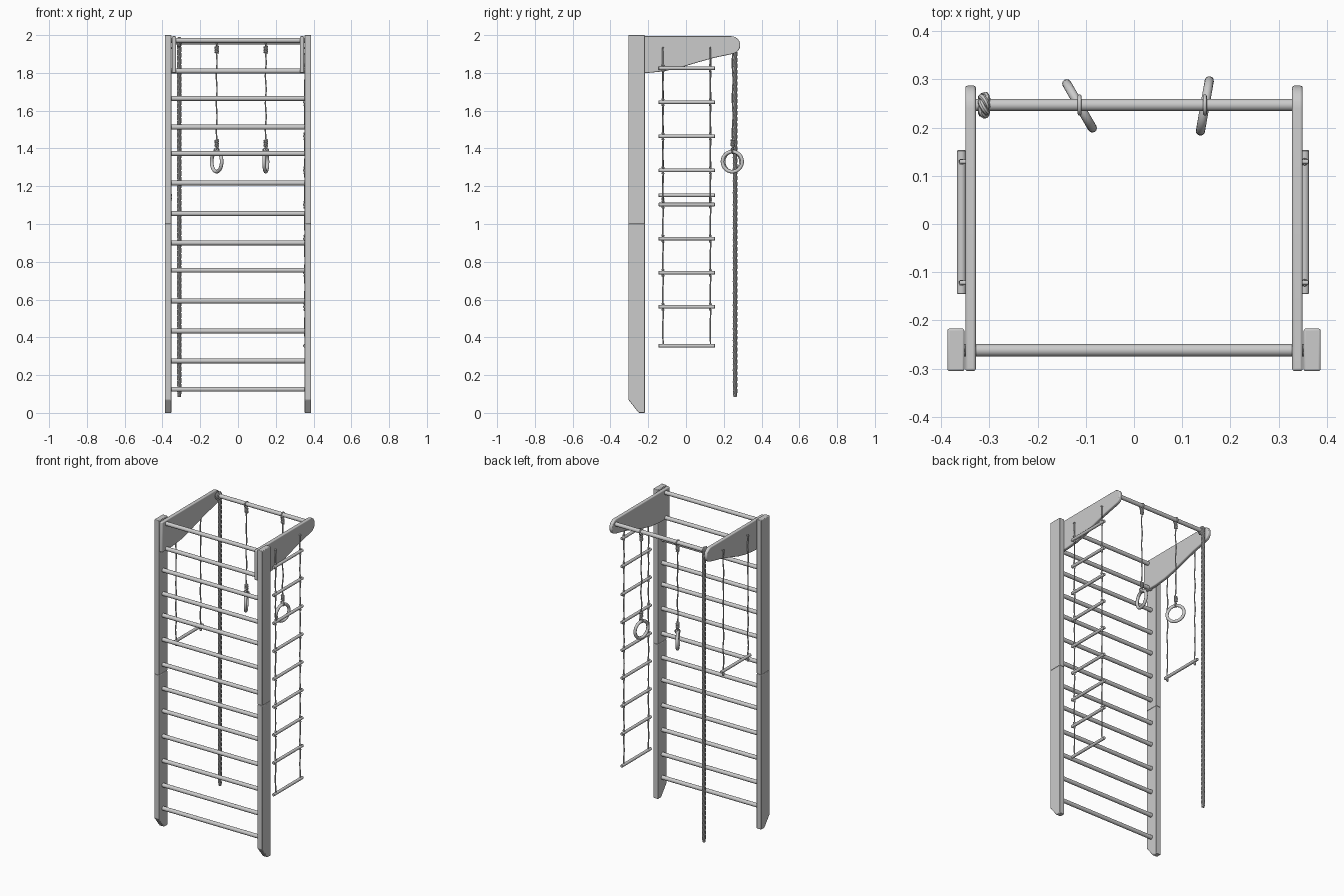
import bpy, bmesh, math
from mathutils import Vector

if "Cube" in bpy.data.objects:
    bpy.data.objects.remove(bpy.data.objects["Cube"])

BAR_Y, BAR_Z = 0.247, 1.963


def slab(name, profile, x0, x1, bevel):
    """Extrude a (y, z) outline from x0 to x1 and round its edges."""
    bm = bmesh.new()
    face = bm.faces.new([bm.verts.new((x0, y, z)) for y, z in profile])
    ext = bmesh.ops.extrude_face_region(bm, geom=[face])
    verts = [v for v in ext["geom"] if isinstance(v, bmesh.types.BMVert)]
    bmesh.ops.translate(bm, verts=verts, vec=(x1 - x0, 0, 0))
    bmesh.ops.recalc_face_normals(bm, faces=bm.faces)
    mesh = bpy.data.meshes.new(name)
    bm.to_mesh(mesh)
    bm.free()
    ob = bpy.data.objects.new(name, mesh)
    bpy.context.collection.objects.link(ob)
    mod = ob.modifiers.new("edges", "BEVEL")
    mod.width, mod.segments, mod.limit_method = bevel, 3, "ANGLE"
    finish(ob)


def finish(ob):
    bpy.ops.object.select_all(action="DESELECT")
    ob.select_set(True)
    bpy.context.view_layer.objects.active = ob
    bpy.ops.object.shade_smooth_by_angle(angle=math.radians(35))


def dowel(name, a, b, r):
    """Round wooden bar between two points."""
    a, b = Vector(a), Vector(b)
    bpy.ops.mesh.primitive_cylinder_add(vertices=24, radius=r, depth=(b - a).length,
                                        location=(a + b) / 2)
    ob = bpy.context.object
    ob.name = name
    ob.rotation_euler = (b - a).to_track_quat("Z", "Y").to_euler()
    mod = ob.modifiers.new("edges", "BEVEL")
    mod.width, mod.segments, mod.limit_method = 0.002, 2, "ANGLE"
    finish(ob)


def torus(name, loc, rot, big, small):
    bpy.ops.mesh.primitive_torus_add(location=loc, rotation=rot, major_radius=big,
                                     minor_radius=small, major_segments=32, minor_segments=12)
    bpy.context.object.name = name
    finish(bpy.context.object)


def tube(name, paths, r):
    """Round cords along one or more point lists."""
    cu = bpy.data.curves.new(name, "CURVE")
    cu.dimensions, cu.bevel_depth, cu.bevel_resolution, cu.use_fill_caps = "3D", r, 2, True
    for pts in paths:
        sp = cu.splines.new("POLY")
        sp.points.add(len(pts) - 1)
        for p, co in zip(sp.points, pts):
            p.co = (*co, 1)
    ob = bpy.data.objects.new(name, cu)
    bpy.context.collection.objects.link(ob)
    bpy.ops.object.select_all(action="DESELECT")
    ob.select_set(True)
    bpy.context.view_layer.objects.active = ob
    bpy.ops.object.convert(target="MESH")
    finish(bpy.context.object)


def wavy(x, y, z0, z1, amp=0.002):
    """Slightly kinked hanging cord."""
    n = max(4, int((z1 - z0) / 0.02))
    return [(x + amp * math.sin(i * 0.9), y + amp * math.cos(i * 0.7), z0 + (z1 - z0) * i / n)
            for i in range(n + 1)]


def coil(x, y, z0, z1, big, turns):
    """Wound knot around a vertical cord."""
    n = int(turns * 12)
    return [(x + big * math.cos(i * math.tau / 12), y + big * math.sin(i * math.tau / 12),
             z0 + (z1 - z0) * i / n) for i in range(n + 1)]


# Side posts in two stacked halves, and the overhanging brackets
lower = [(-0.305, 0.07), (-0.25, 0), (-0.217, 0), (-0.217, 1), (-0.305, 1)]
upper = [(-0.305, 1), (-0.217, 1), (-0.217, 2), (-0.305, 2)]
nose = [(0.24 + 0.047 * math.cos(a), 1.947 + 0.047 * math.sin(a))
        for a in (math.radians(d) for d in range(-75, 91, 15))]
bracket = [(-0.305, 1.80), (-0.2, 1.80), (-0.12, 1.808), (-0.04, 1.825), (0.06, 1.855),
           (0.15, 1.88)] + nose + [(-0.305, 1.994)]
for side, s in (("left", -1), ("right", 1)):
    slab(side + "_lower_post", lower, s * 0.352, s * 0.387, 0.004)
    slab(side + "_upper_post", upper, s * 0.352, s * 0.387, 0.004)
    slab(side + "_bracket", bracket, s * 0.328, s * 0.35, 0.005)

# Wall ladder rungs and hanging bar
for i, z in enumerate((0.125, 0.275, 0.433, 0.592, 0.755, 0.90, 1.055, 1.217, 1.373, 1.513,
                       1.665, 1.81, 1.972)):
    dowel(f"rung_{i + 1}", (-0.356, -0.262, z), (0.356, -0.262, z), 0.0128)
dowel("hanging_bar", (-0.335, BAR_Y, BAR_Z), (0.335, BAR_Y, BAR_Z), 0.0128)

# Climbing rope: three twisted strands, wrapped around the bar at the top
loop_r, rope_x = 0.016, -0.311
centre = []
for i in range(241):
    centre.append((Vector((rope_x, BAR_Y + loop_r - 0.003, 0.085 + (BAR_Z - 0.085) * i / 240)),
                   Vector((0, 1, 0))))
for i in range(1, 25):
    a = math.radians(14 * i)
    out = Vector((0, math.cos(a), math.sin(a)))
    centre.append((Vector((rope_x, BAR_Y, BAR_Z)) + out * loop_r, out))
strands = []
for k in range(3):
    pts = []
    for i, (p, out) in enumerate(centre):
        a = i * math.tau / 12 + k * math.tau / 3
        r = 0.0065 * min(1, 0.3 + i / 4)
        pts.append(p + r * (math.cos(a) * out + math.sin(a) * Vector((1, 0, 0))))
    strands.append(pts)
tube("climbing_rope", strands, 0.0064)

# Gymnastic rings with knotted cords
for name, x, ang in (("left", -0.113, -60), ("right", 0.147, 80)):
    torus(name + "_ring", (x, BAR_Y - 0.002, 1.33), (math.pi / 2, 0, math.radians(ang)), 0.053, 0.0095)
    torus(name + "_bar_loop", (x, BAR_Y, BAR_Z - 0.004), (0, math.pi / 2, 0), 0.018, 0.004)
    tube(name + "_ring_cord", [wavy(x, BAR_Y, 1.39, 1.945)], 0.0038)
    tube(name + "_ring_knots", [coil(x, BAR_Y, 1.905, 1.94, 0.007, 4),
                                coil(x, BAR_Y, 1.41, 1.445, 0.007, 4)], 0.005)
    torus(name + "_ring_loop", (x, BAR_Y, 1.389), (math.pi / 2, 0, math.radians(ang + 90)),
          0.014, 0.004)

# Rope ladder outside the right bracket
LX, CORDS = 0.354, (-0.122, 0.129)
levels = [1.825 - 0.1805 * i for i in range(8)] + [0.355]
for i, z in enumerate(levels):
    dowel(f"rope_ladder_rung_{i + 1}", (LX, -0.145, z), (LX, 0.153, z), 0.0095)
knots = []
for z in levels[:-1]:
    for y in CORDS:
        knots += [coil(LX, y, z + 0.012, z + 0.019, 0.004, 2),
                  coil(LX, y, z - 0.019, z - 0.012, 0.004, 2)]
tube("rope_ladder_knots", knots, 0.0035)
tube("rope_ladder_cords", [wavy(LX, y, 0.35, 1.935, 0.001) for y in CORDS], 0.004)

# Trapeze swing outside the left bracket
SX = -0.358
dowel("trapeze_bar", (SX, -0.145, 1.152), (SX, 0.153, 1.152), 0.0095)
tube("trapeze_cords", [wavy(SX, y, 1.12, 1.935, 0.002) for y in CORDS], 0.0038)
tube("trapeze_knots", [coil(SX, y, 1.125, 1.14, 0.004, 3) for y in CORDS], 0.0038)

# Short pegs where the side cords pass through the brackets
for side, s in (("left", -1), ("right", 1)):
    for y in CORDS:
        dowel(side + "_cord_peg", (s * 0.34, y, 1.932), (s * 0.362, y, 1.932), 0.0045)
